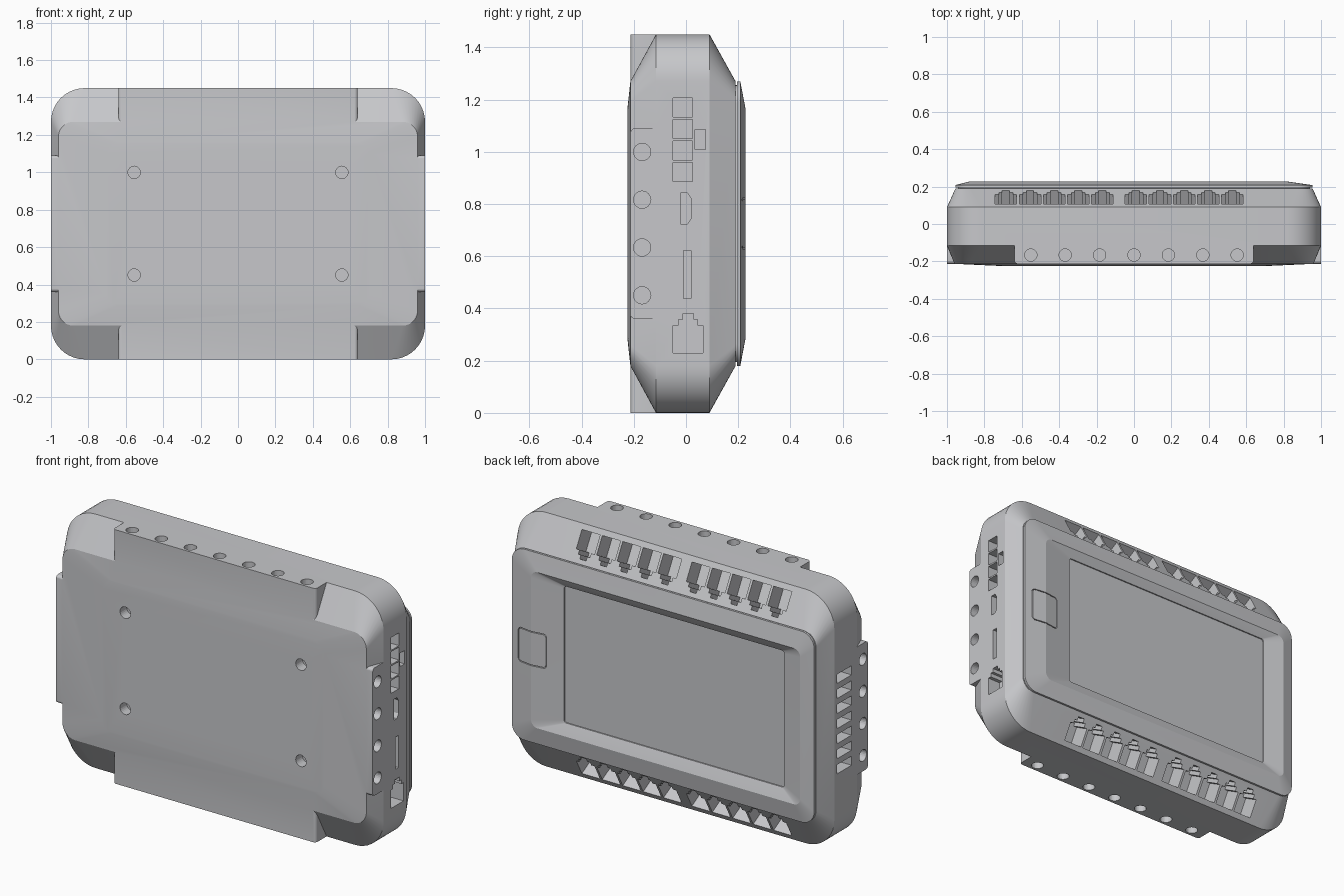
import bpy, bmesh, math
from mathutils import Matrix, Vector

if "Cube" in bpy.data.objects:
    bpy.data.objects.remove(bpy.data.objects["Cube"])

X, Y, Z = Vector((1, 0, 0)), Vector((0, 1, 0)), Vector((0, 0, 1))
MID = 0.725          # half height of the case

grey = bpy.data.materials.new("case_grey")
grey.use_nodes = True
grey.diffuse_color = (0.57, 0.575, 0.595, 1)
grey.node_tree.nodes["Principled BSDF"].inputs["Base Color"].default_value = grey.diffuse_color


def frame(origin, u, v, w):
    """Matrix that maps outline axes u, v and depth w into the world."""
    return Matrix((u, v, w)).transposed().to_4x4().copy() if origin is None else (
        Matrix.Translation(origin) @ Matrix((u, v, w)).transposed().to_4x4())


def rounded(hw, hh, r, cu=0, cv=0, seg=10):
    """Rounded rectangle outline."""
    pts = []
    for k, (su, sv) in enumerate(((1, 1), (-1, 1), (-1, -1), (1, -1))):
        for i in range(seg + 1):
            a = math.pi / 2 * (k + i / seg)
            pts.append((cu + su * (hw - r) + r * math.cos(a),
                        cv + sv * (hh - r) + r * math.sin(a)))
    return pts


def circle(r, n=24):
    return [(r * math.cos(2 * math.pi * i / n), r * math.sin(2 * math.pi * i / n)) for i in range(n)]


def box(hw, hh):
    return [(hw, hh), (-hw, hh), (-hw, -hh), (hw, -hh)]


def loft(bm, mat, rings, closed=False):
    """Skin a list of (depth, outline) rings; cap the ends or close the loop."""
    part = bmesh.new()
    loops = [[part.verts.new(mat @ Vector((u, v, d))) for u, v in pts] for d, pts in rings]
    n = len(loops[0])
    pairs = list(zip(loops, loops[1:]))
    if closed:
        pairs.append((loops[-1], loops[0]))
    else:
        part.faces.new(loops[0])
        part.faces.new(loops[-1])
    for a, b in pairs:
        for i in range(n):
            j = (i + 1) % n
            part.faces.new((a[i], a[j], b[j], b[i]))
    bmesh.ops.recalc_face_normals(part, faces=part.faces)
    tmp = bpy.data.meshes.new("tmp")
    part.to_mesh(tmp)
    part.free()
    bm.from_mesh(tmp)
    bpy.data.meshes.remove(tmp)


def make(name, bm):
    mesh = bpy.data.meshes.new(name)
    bm.to_mesh(mesh)
    bm.free()
    mesh.materials.append(grey)
    ob = bpy.data.objects.new(name, mesh)
    bpy.context.collection.objects.link(ob)
    return ob


def combine(ob, other, operation):
    """Apply a boolean and drop the helper."""
    other.hide_render = True
    mod = ob.modifiers.new("bool", "BOOLEAN")
    mod.operation, mod.solver, mod.object = operation, "EXACT", other
    bpy.context.view_layer.objects.active = ob
    bpy.ops.object.modifier_apply(modifier=mod.name)
    bpy.data.objects.remove(other)


def smooth(ob):
    bpy.ops.object.select_all(action="DESELECT")
    ob.select_set(True)
    bpy.context.view_layer.objects.active = ob
    bpy.ops.object.shade_smooth_by_angle(angle=math.radians(14))


def drill(bm, origin, u, v, w, pts, depth):
    loft(bm, frame(Vector(origin), u, v, w), [(-depth, pts), (0.03, pts)])


back = frame(Vector((0, 0, MID)), X, Z, Y)

# Case: rounded shell, wide in the middle and tapering to both faces
bm = bmesh.new()
loft(bm, back, [
    (-0.225, rounded(0.70, 0.435, 0.06)),
    (-0.213, rounded(0.96, 0.545, 0.08)),
    (-0.115, rounded(1.0, MID, 0.18)),
    (0.09, rounded(1.0, MID, 0.18)),
    (0.19, rounded(0.955, 0.545, 0.08))])
case = make("case", bm)

# Mounting tabs: one tall, one wide, crossing on the front
for u, v, w, hw, length in ((X, Y, Z, 0.64, MID), (Z, Y, X, 0.365, 1.0)):
    bm = bmesh.new()
    tab = rounded(hw, 0.0565, 0.018, 0, -0.1565, 5)
    loft(bm, frame(Vector((0, 0, MID)), u, v, w), [(-length, tab), (length, tab)])
    combine(case, make("mounting_tab", bm), "UNION")

# Cutters for screw holes, sockets and vents
bm = bmesh.new()
hole = circle(0.033)
rows = [MID + 0.183 * (i - 1.5) for i in range(4)]
for s in (1, -1):
    for i in range(7):
        drill(bm, (0.184 * (i - 3), -0.166, MID + s * MID), X, Y, Z * s, hole, 0.08)
    for z in rows:
        drill(bm, (s, -0.168, z), Y, Z, X * s, hole, 0.08)
    for z in (rows[0], rows[3]):
        drill(bm, (s * 0.555, -0.225, z), X, Z, -Y, hole, 0.06)

# Network jack outline with its stepped latch notch
half = [(0.0575, -0.075), (0.0575, 0.03), (0.037, 0.03), (0.037, 0.053), (0.02, 0.053), (0.02, 0.075)]
jack = half + [(-u, v) for u, v in reversed(half)]

# Two banks of five jacks on the upper and lower slopes
for s in (1, -1):
    along = Vector((0, 0.1, -0.18 * s)).normalized()
    out = Vector((0, 0.18, 0.1 * s)).normalized()
    for start in (-0.685, 0.01):
        for i in range(5):
            drill(bm, (start + 0.129 * i, 0.142, MID + s * 0.631), X, along, out, jack, 0.1)

# Sockets on the left side: four square, one small, a video port, a slot, a jack
for i in range(4):
    drill(bm, (1, -0.013, 0.923 + 0.082 * i), Y, Z, X, box(0.037, 0.0365), 0.08)
drill(bm, (1, 0.055, 1.047), Y, Z, X, box(0.02, 0.038), 0.08)
video = [(-0.022, -0.06), (0.005, -0.06), (0.021, -0.037), (0.021, 0.037), (0.005, 0.06), (-0.022, 0.06)]
drill(bm, (1, 0, 0.783), Y, Z, X, video, 0.08)
drill(bm, (1, 0.005, 0.53), Y, Z, X, box(0.014, 0.092), 0.08)
drill(bm, (1, 0.008, 0.305), Y, Z, X, jack, 0.08)

# Vent slots on the right side
for i in range(7):
    drill(bm, (-1, 0, 0.46 + 0.086 * i), Y, Z, -X, box(0.065, 0.026), 0.08)
combine(case, make("cutters", bm), "DIFFERENCE")
smooth(case)

# Screen bezel: raised rim, sloped recess, stepped screen floor
bm = bmesh.new()
rim = rounded(0.955, 0.545, 0.08)
neck = rounded(0.94, 0.53, 0.07)
screen = rounded(0.695, 0.39, 0.015, -0.065, 0.008)
loft(bm, back, [
    (0.17, neck), (0.196, neck), (0.196, rim), (0.208, rim),
    (0.227, rounded(0.85, 0.445, 0.04, -0.03)),
    (0.2, screen), (0.193, screen)])
bezel = make("screen_bezel", bm)

# Groove that outlines the button
bm = bmesh.new()
outer = rounded(0.09, 0.098, 0.02, 0.82, 0)
inner = rounded(0.085, 0.093, 0.016, 0.82, 0)
loft(bm, back, [(0.202, outer), (0.25, outer), (0.25, inner), (0.202, inner)], closed=True)
combine(bezel, make("button_groove", bm), "DIFFERENCE")
smooth(bezel)
